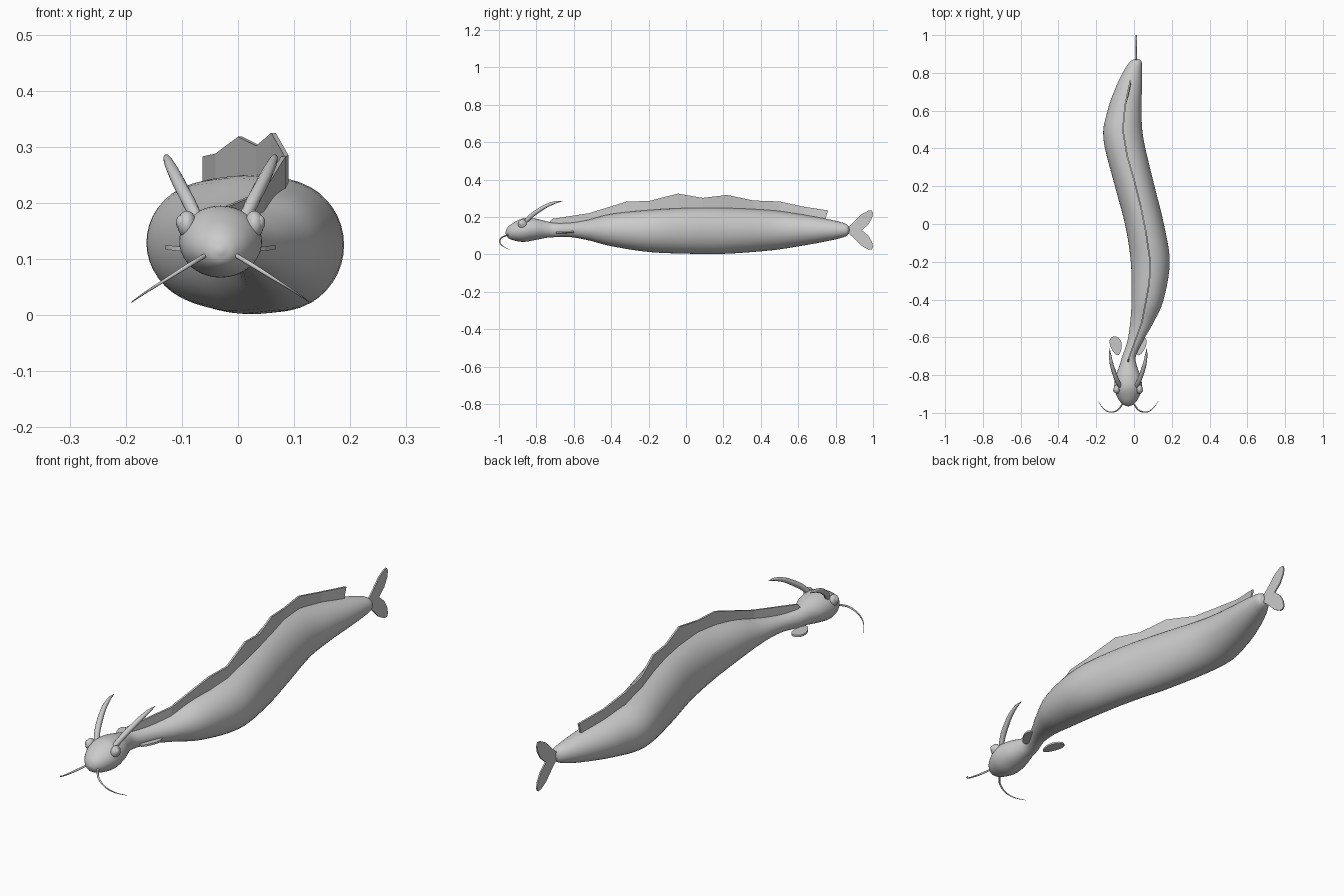
import bpy, bmesh, math
from mathutils import Vector

cube = bpy.data.objects.get("Cube")
if cube:
    bpy.data.objects.remove(cube, do_unlink=True)

grey = bpy.data.materials.new("plain grey")
grey.use_nodes = True
COLOUR = (0.6, 0.6, 0.6, 1)
grey.diffuse_color = COLOUR
grey.node_tree.nodes["Principled BSDF"].inputs["Base Color"].default_value = COLOUR

HEAD_X = -0.031  # the head's own mirror line


def finish(name, bm, smooth=True):
    bmesh.ops.recalc_face_normals(bm, faces=bm.faces)
    mesh = bpy.data.meshes.new(name)
    bm.to_mesh(mesh)
    bm.free()
    mesh.materials.append(grey)
    obj = bpy.data.objects.new(name, mesh)
    bpy.context.collection.objects.link(obj)
    if smooth:
        bpy.ops.object.select_all(action='DESELECT')
        obj.select_set(True)
        bpy.context.view_layer.objects.active = obj
        bpy.ops.object.shade_smooth_by_angle(angle=math.radians(40))
    return obj


def spline(points, steps):
    """Catmull-Rom curve through points of any dimension."""
    pts = [Vector(p) for p in points]
    pts = [pts[0] * 2 - pts[1]] + pts + [pts[-1] * 2 - pts[-2]]
    out = []
    for a, b, c, d in zip(pts, pts[1:], pts[2:], pts[3:]):
        for i in range(steps):
            t = i / steps
            out.append((b * 2 + (c - a) * t + (a * 2 - b * 5 + c * 4 - d) * t ** 2
                        + (b * 3 - a - c * 3 + d) * t ** 3) / 2)
    return out + [pts[-2]]


def loft(name, rings):
    bm = bmesh.new()
    loops = [[bm.verts.new(p) for p in ring] for ring in rings]
    for a, b in zip(loops, loops[1:]):
        for i in range(len(a)):
            j = (i + 1) % len(a)
            bm.faces.new((a[i], a[j], b[j], b[i]))
    bm.faces.new(loops[0])
    bm.faces.new(loops[-1])
    return finish(name, bm)


def circle(sides):
    return [(math.cos(k * math.tau / sides), math.sin(k * math.tau / sides))
            for k in range(sides)]


def tapered_tube(name, path, radii):
    """Round tube along a path, its radius interpolated with it."""
    pts = spline([(*p, r) for p, r in zip(path, radii)], 6)
    rings = []
    for i, p in enumerate(pts):
        ahead = pts[min(i + 1, len(pts) - 1)].xyz - pts[max(i - 1, 0)].xyz
        u = ahead.cross(Vector((0, 1, 1))).normalized()
        v = ahead.cross(u).normalized()
        rings.append([p.xyz + (u * c + v * s) * max(p.w, 0.0006) for c, s in circle(10)])
    return loft(name, rings)


def plate(name, outline, offset):
    """Flat sheet: outline shifted both ways by offset."""
    bm = bmesh.new()
    front = [bm.verts.new(Vector(p) + offset) for p in outline]
    back = [bm.verts.new(Vector(p) - offset) for p in outline]
    bm.faces.new(front)
    bm.faces.new(back[::-1])
    for i in range(len(front)):
        j = (i + 1) % len(front)
        bm.faces.new((front[i], back[i], back[j], front[j]))
    return finish(name, bm, False)


def ellipsoid(name, centre, size):
    bm = bmesh.new()
    bmesh.ops.create_uvsphere(bm, u_segments=20, v_segments=12, radius=1)
    bmesh.ops.scale(bm, vec=size, verts=bm.verts)
    bmesh.ops.translate(bm, vec=centre, verts=bm.verts)
    return finish(name, bm)


# Head and winding body: y, centre x, half width, centre z, half height
stations = [
    (-.965, -.031, .004, .115), (-.955, -.031, .028, .117), (-.925, -.031, .053, .122),
    (-.87, -.031, .073, .13), (-.81, -.031, .067, .134), (-.75, -.031, .046, .133),
    (-.7, -.026, .036, .13), (-.62, .006, .041, .131), (-.52, .042, .062, .13),
    (-.4, .072, .085, .13), (-.2, .086, .103, .125), (0, .055, .103, .126),
    (.2, .004, .105, .126), (.45, -.056, .106, .129), (.6, -.05, .09, .13),
    (.72, -.028, .07, .13), (.81, -.006, .049, .13), (.86, .01, .03, .13),
    (.875, .015, .004, .13)]
half_heights = [.004, .026, .046, .063, .058, .045, .038, .038, .055, .086,
                .112, .122, .123, .108, .087, .066, .047, .03, .004]
# Width and height are carried by two splines with the same parameter
wide = spline(stations, 5)
tall = spline([(s[0], h) for s, h in zip(stations, half_heights)], 5)
loft("body", [[(w[1] + c * w[2], w[0], w[3] + s * t[1]) for c, s in circle(40)]
              for w, t in zip(wide, tall)])


def spine(y):
    """Centre x and top z of the body at y."""
    i = min(range(len(wide)), key=lambda k: abs(wide[k][0] - y))
    return wide[i][1], wide[i][3] + tall[i][1]


# Back fin: a jagged ribbon following the spine
crest = [(-.73, .172), (-.715, .19), (-.52, .22), (-.315, .283), (-.2, .285),
         (-.043, .325), (.09, .302), (.22, .318), (.36, .288), (.5, .283),
         (.63, .255), (.76, .235)]
bm = bmesh.new()
rows = []
for y, z in crest:
    x, top = spine(y)
    foot_y = min(y, .735)
    rows.append([bm.verts.new(p) for p in (
        (x - .004, foot_y, top - .03), (x - .004, y, z),
        (x + .004, y, z), (x + .004, foot_y, top - .03))])
for a, b in zip(rows, rows[1:]):
    for i in range(4):
        j = (i + 1) % 4
        bm.faces.new((a[i], a[j], b[j], b[i]))
bm.faces.new(rows[0])
bm.faces.new(rows[-1])
finish("back_fin", bm, False)

# Forked tail fin
lobe = [(.86, .01), (.9, .045), (.94, .085), (.975, .104), (.993, .105), (1, .09),
        (.995, .065), (.975, .03)]
upper = [(.012, y, .13 + h) for y, h in lobe]
lower = [(.012, y, .13 - h) for y, h in reversed(lobe)]
plate("tail_fin", upper + [(.012, .94, .13)] + lower, Vector((.003, 0, 0)))

for side, s in (("left", 1), ("right", -1)):
    def at(x, y, z):
        return (HEAD_X + s * x, y, z)

    # Side fins: small drop-shaped paddles
    drop = []
    for c, k in circle(20):
        reach = .033 * (1 + .3 * k)
        x = .064 + c * reach * .92 + .008 * k
        drop.append(at(x, -.645 + k * .05, .117 + (x - .064) * .12))
    plate(side + "_side_fin", drop, Vector((0, 0, .004)))

    # Horns sweeping up and back
    tapered_tube(side + "_horn",
                 [at(.042, -.86, .172), at(.062, -.82, .212), at(.084, -.755, .255),
                  at(.095, -.7, .278), at(.098, -.66, .285)],
                 [.011, .012, .0105, .007, .001])

    # Whiskers curling forward, down and back
    tapered_tube(side + "_whisker",
                 [at(.025, -.945, .108), at(.055, -.985, .09), at(.095, -.996, .065),
                  at(.13, -.978, .043), at(.159, -.938, .023)],
                 [.004, .004, .003, .002, .0008])

    # Bulging eyes with a raised pupil
    ellipsoid(side + "_eye", at(.06, -.875, .162), (.017, .024, .024))
    ellipsoid(side + "_pupil", at(.069, -.879, .165), (.0105, .014, .014))
